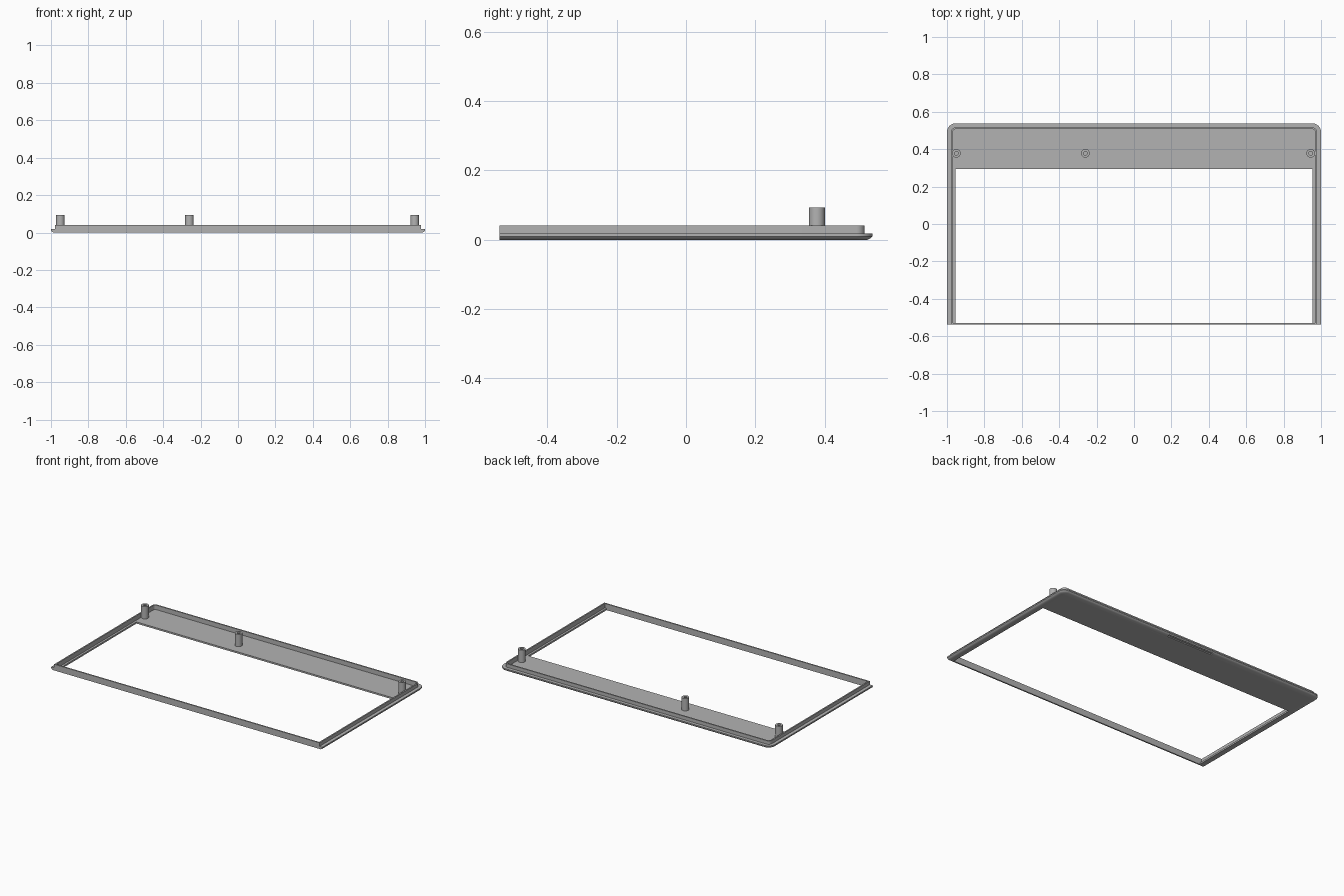
import bpy, bmesh
from math import sin, cos, pi, radians

cube = bpy.data.objects.get("Cube")
if cube:
    bpy.data.objects.remove(cube)

grey = bpy.data.materials.new("satin grey")
grey.use_nodes = True
colour = (0.45, 0.45, 0.45, 1)
grey.diffuse_color = colour
grey.node_tree.nodes["Principled BSDF"].inputs["Base Color"].default_value = colour

FRONT, BACK, HALF, RADIUS = -0.538, 0.538, 1.0, 0.046
FLOOR, RIM, POST = 0.011, 0.041, 0.093


def finish(name, bm, smooth=False):
    bmesh.ops.recalc_face_normals(bm, faces=bm.faces)
    mesh = bpy.data.meshes.new(name)
    bm.to_mesh(mesh)
    bm.free()
    mesh.materials.append(grey)
    obj = bpy.data.objects.new(name, mesh)
    bpy.context.collection.objects.link(obj)
    bpy.ops.object.select_all(action="DESELECT")
    obj.select_set(True)
    bpy.context.view_layer.objects.active = obj
    if smooth:
        bpy.ops.object.shade_smooth_by_angle(angle=radians(30))
    return obj


def sweep(name, rings, closed):
    """Skin a row of matching closed sections, capping the ends if open."""
    bm = bmesh.new()
    rows = [[bm.verts.new(p) for p in ring] for ring in rings]
    pairs = list(zip(rows, rows[1:]))
    if closed:
        pairs.append((rows[-1], rows[0]))
    else:
        bm.faces.new(rows[0])
        bm.faces.new(rows[-1])
    for a, b in pairs:
        for i in range(len(a)):
            j = (i + 1) % len(a)
            bm.faces.new((a[i], a[j], b[j], b[i]))
    return finish(name, bm, True)


def box(name, x0, x1, y0, y1, z0, z1):
    bm = bmesh.new()
    bmesh.ops.create_cube(bm, size=1)
    for v in bm.verts:
        v.co = [(a + b) / 2 + c * (b - a)
                for c, a, b in zip(v.co, (x0, y0, z0), (x1, y1, z1))]
    return finish(name, bm)


# Stepped lip and rim: section of (inset, height) carried around three sides
section = [(0.045, 0), (0.014, 0), (0.004, 0.005), (0, 0.01), (0, 0.018),
           (0.022, 0.018), (0.022, RIM), (0.031, RIM), (0.031, FLOOR), (0.045, FLOOR)]
rings = [[(HALF - d, FRONT, z) for d, z in section]]
for side in (0, 1):
    for k in range(9):
        a = (side + k / 8) * pi / 2
        cx = (HALF - RADIUS) * (-1 if side else 1)
        rings.append([(cx + (RADIUS - d) * cos(a),
                       BACK - RADIUS + (RADIUS - d) * sin(a), z) for d, z in section])
rings.append([(d - HALF, FRONT, z) for d, z in section])
frame = sweep("stepped_frame", rings, False)

# Shallow finger notch under the back edge
cutter = box("notch_cutter", -0.17, 0.17, 0.512, 0.53, -0.02, 0.007)
cutter.hide_render = True
cut = frame.modifiers.new("notch", "BOOLEAN")
cut.operation = "DIFFERENCE"
cut.solver = "EXACT"
cut.object = cutter
bpy.context.view_layer.objects.active = frame
bpy.ops.object.modifier_apply(modifier=cut.name)
bpy.data.objects.remove(cutter)

# Back panel and thin front wall
edge = HALF - 0.045
box("back_panel", -edge, edge, 0.295, BACK - 0.045, 0, FLOOR)
box("front_wall", -0.978, 0.978, FRONT, FRONT + 0.009, 0, RIM)

# Hollow screw posts
tube = [(0.023, FLOOR - 0.003), (0.023, POST), (0.01, POST), (0.01, FLOOR - 0.003)]
for name, x in (("right", -0.95), ("middle", -0.26), ("left", 0.945)):
    sweep(name + "_screw_post",
          [[(x + r * cos(k * pi / 16), 0.378 + r * sin(k * pi / 16), z)
            for r, z in tube] for k in range(32)], True)
